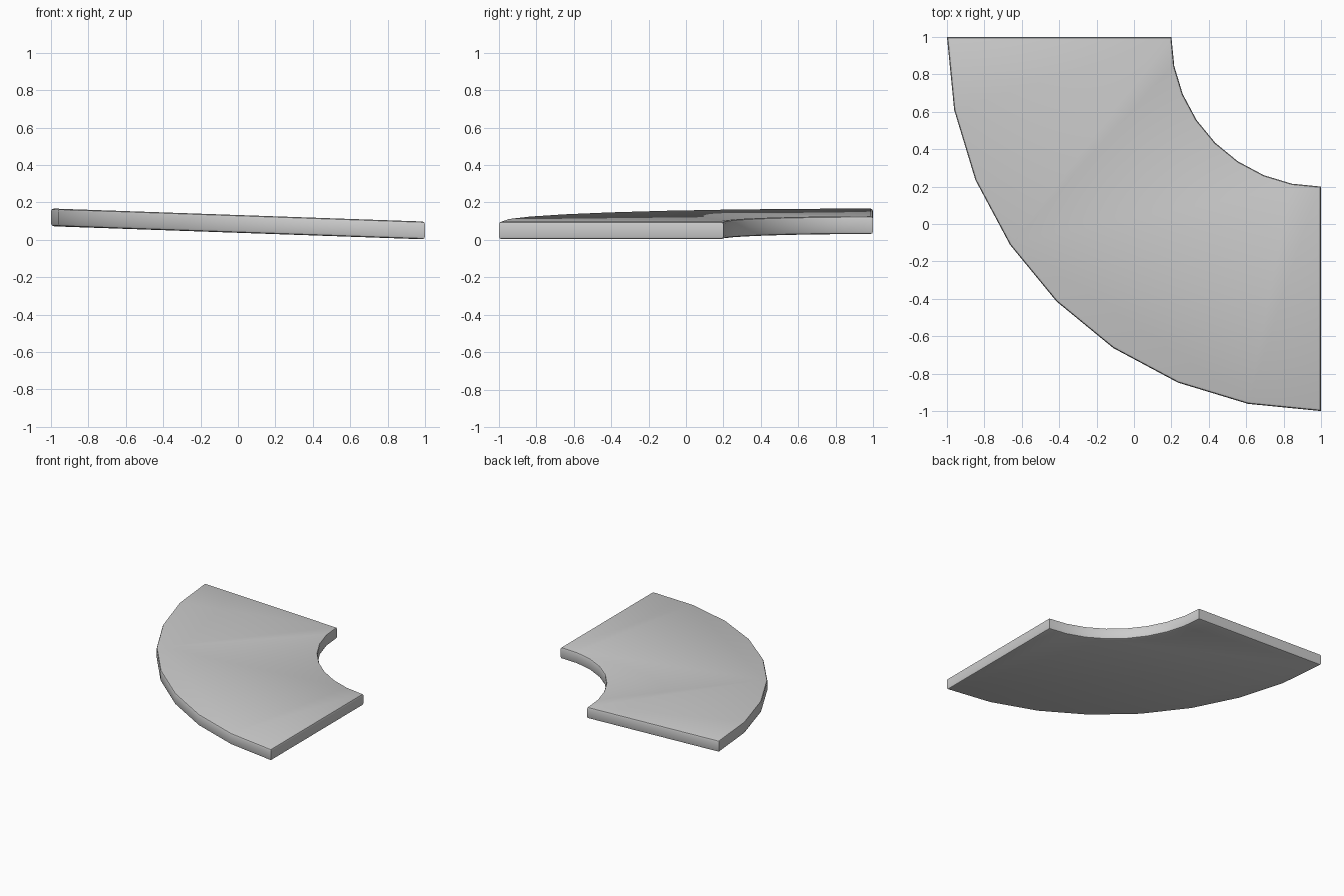
import bpy, bmesh, math

if "Cube" in bpy.data.objects:
    bpy.data.objects.remove(bpy.data.objects["Cube"])

SEGMENTS = 8
CENTRE = (1.0, 1.0)
OUTER, INNER = 2.0, 0.8
THICKNESS = 0.095
SLOPE = -0.035
BASE = 0.0375


def arc(radius):
    """Points of the quarter arc around the corner centre."""
    pts = []
    for i in range(SEGMENTS + 1):
        a = math.pi + i / SEGMENTS * math.pi / 2
        pts.append((CENTRE[0] + radius * math.cos(a),
                    CENTRE[1] + radius * math.sin(a)))
    return pts


# Quarter-ring slab, gently sloping down towards +x
bm = bmesh.new()
outline = arc(OUTER) + arc(INNER)[::-1]
low = [bm.verts.new((x, y, BASE + SLOPE * x)) for x, y in outline]
high = [bm.verts.new((x, y, BASE + SLOPE * x + THICKNESS)) for x, y in outline]
bm.faces.new(low[::-1])
bm.faces.new(high)
n = len(outline)
for i in range(n):
    j = (i + 1) % n
    bm.faces.new((low[i], low[j], high[j], high[i]))
bmesh.ops.recalc_face_normals(bm, faces=bm.faces[:])

# Softened upper and lower rims
rims = [e for e in bm.edges if any(len(f.verts) == n for f in e.link_faces)]
bmesh.ops.bevel(bm, geom=rims, offset=0.015, segments=2, profile=0.5,
                affect='EDGES')

mesh = bpy.data.meshes.new("curved_slab")
bm.to_mesh(mesh)
bm.free()
slab = bpy.data.objects.new("curved_slab", mesh)
bpy.context.collection.objects.link(slab)
bpy.context.view_layer.objects.active = slab
slab.select_set(True)
bpy.ops.object.shade_smooth_by_angle(angle=math.radians(30))
